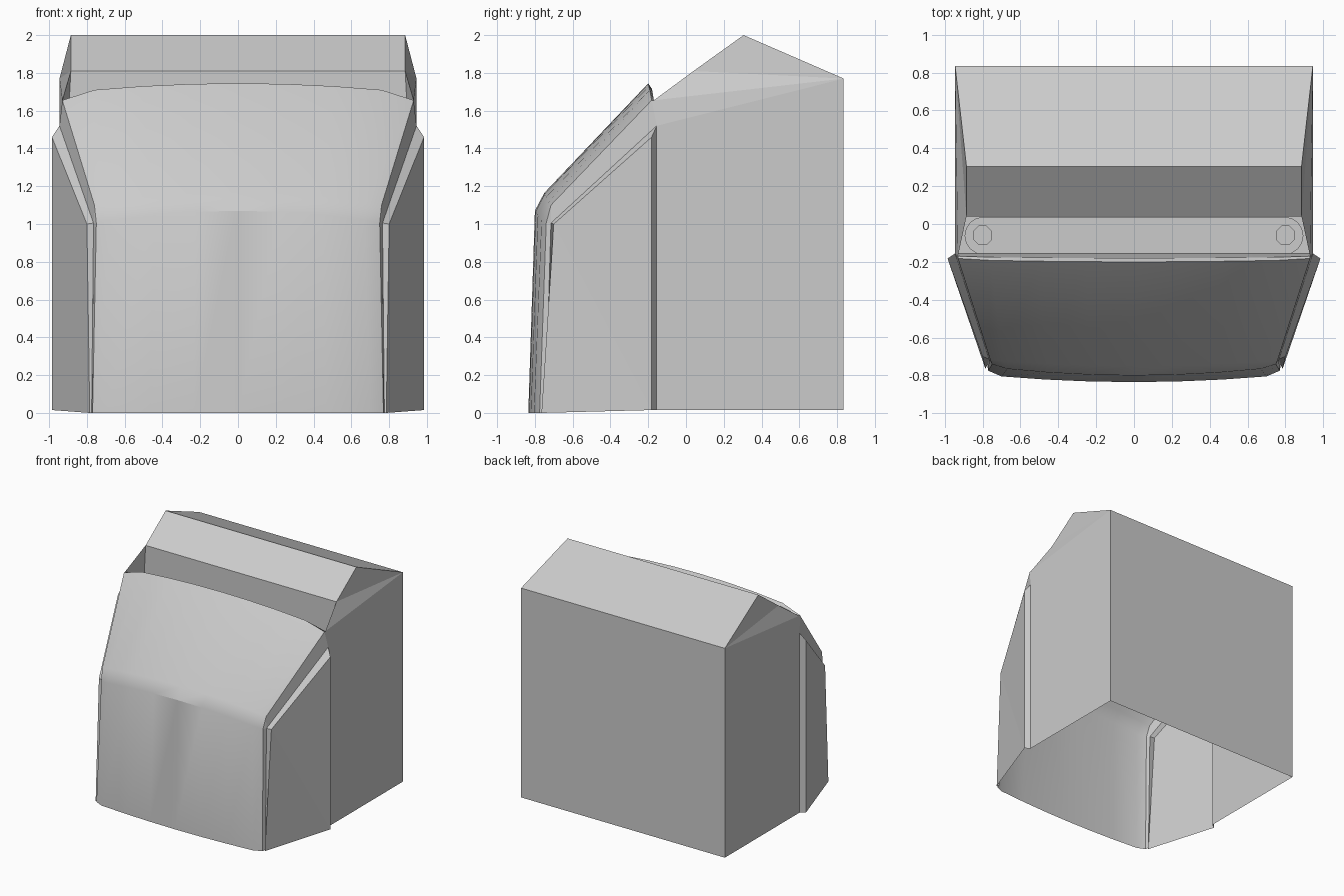
import bpy, bmesh, math

if "Cube" in bpy.data.objects:
    bpy.data.objects.remove(bpy.data.objects["Cube"])

grey = bpy.data.materials.new("light grey")
grey.diffuse_color = (0.6, 0.6, 0.6, 1)
grey.use_nodes = True
grey.node_tree.nodes["Principled BSDF"].inputs["Base Color"].default_value = grey.diffuse_color


def finish(bm, name, smooth=None):
    bmesh.ops.remove_doubles(bm, verts=bm.verts, dist=1e-4)
    bmesh.ops.recalc_face_normals(bm, faces=bm.faces)
    me = bpy.data.meshes.new(name)
    bm.to_mesh(me)
    bm.free()
    me.materials.append(grey)
    ob = bpy.data.objects.new(name, me)
    bpy.context.collection.objects.link(ob)
    if smooth:
        bpy.ops.object.select_all(action='DESELECT')
        ob.select_set(True)
        bpy.context.view_layer.objects.active = ob
        bpy.ops.object.shade_smooth_by_angle(angle=math.radians(smooth))
    return ob


def mirrored(bm, pts):
    """Add a face and its copy on the other side."""
    for s in (1, -1):
        bm.faces.new([bm.verts.new((s * x, y, z)) for x, y, z in pts])


def across(bm, a, b):
    """Add a face spanning the full width between two edge points."""
    (ax, ay, az), (bx, by, bz) = a, b
    bm.faces.new([bm.verts.new(p) for p in
                  ((-ax, ay, az), (ax, ay, az), (bx, by, bz), (-bx, by, bz))])


# Rear housing: open underneath and to the front, with a recess in the top
back_low, back_top = (.945, .835, .015), (.945, .835, 1.77)
front_low, front_top = (.945, -.155, .015), (.945, -.155, 1.52)
lip, shelf, ridge = (.93, -.17, 1.655), (.885, .04, 1.81), (.885, .305, 2.0)
floor_back = (.9, .04, 1.52)
bm = bmesh.new()
across(bm, back_low, back_top)
across(bm, back_top, ridge)
across(bm, ridge, shelf)
across(bm, shelf, floor_back)
across(bm, floor_back, front_top)
mirrored(bm, (front_low, back_low, back_top, front_top))
mirrored(bm, (front_top, back_top, lip))
mirrored(bm, (lip, back_top, shelf))
mirrored(bm, (shelf, back_top, ridge))
mirrored(bm, (front_top, lip, shelf, floor_back))
finish(bm, "rear_housing")

# Bowed front cover: each row is half width, y centre/edge, z centre/edge, corner
rows = [
    (.70, -.835, -.805, 0, 0, (.77, -.775, 0)),
    (.67, -.80, -.765, 1.07, 1.02, (.75, -.74, 1.005)),
    (.69, -.75, -.725, 1.165, 1.12, (.76, -.715, 1.10)),
    (.76, -.20, -.192, 1.745, 1.71, (.93, -.182, 1.655)),
    (.76, -.18, -.175, 1.715, 1.685, lip),
    (.76, -.155, -.155, 1.52, 1.52, front_top),
]


def station(row, t):
    w, yc, ye, zc, ze, _ = row
    return (w * t, yc + (ye - yc) * t * t, zc + (ze - zc) * t * t)


bm = bmesh.new()
grid = []
for r in rows:
    cx, cy, cz = r[5]
    pts = [(-cx, cy, cz)] + [station(r, i / 3) for i in range(-3, 4)] + [(cx, cy, cz)]
    grid.append([bm.verts.new(p) for p in pts])
for a, b in zip(grid, grid[1:]):
    for i in range(len(a) - 1):
        bm.faces.new((a[i], a[i + 1], b[i + 1], b[i]))
finish(bm, "front_cover", 25)

# Cover sides: recessed groove, ledge, side panel and rear return
p0, p1, p2, p3 = [r[5] for r in rows[:4]]
q0, q1, q3 = (.775, -.745, 0), (.765, -.715, 1.005), front_top
r0, r1, r3 = (.785, -.765, 0), (.80, -.70, 1.0), (.985, -.182, 1.46)
s0 = (.985, -.182, .015)
bm = bmesh.new()
mirrored(bm, (p0, p1, q1, q0))
mirrored(bm, (p1, p2, q1))
mirrored(bm, (p2, p3, q3, q1))
mirrored(bm, (p3, lip, q3))
mirrored(bm, (q0, q1, r1, r0))
mirrored(bm, (q1, q3, r3, r1))
mirrored(bm, (r0, r1, s0))
mirrored(bm, (r1, r3, s0))
mirrored(bm, (s0, r3, front_top, front_low))
finish(bm, "cover_sides")


def plate(name, outline, z0, z1):
    """Flat raised plate standing on the recess floor."""
    bm = bmesh.new()
    f = bm.faces.new([bm.verts.new((x, y, z0)) for x, y in outline])
    ext = bmesh.ops.extrude_face_region(bm, geom=[f])
    for v in ext["geom"]:
        if isinstance(v, bmesh.types.BMVert):
            v.co.z = z1
    return finish(bm, name)


def ring(cx, cy, r, n):
    return [(cx + r * math.cos(math.tau * (i + .5) / n),
             cy + r * math.sin(math.tau * (i + .5) / n)) for i in range(n)]


# Rounded strip in the recess with two round caps and two octagonal bolts
strip = []
for i in range(9):
    a = -math.pi / 2 + math.pi * i / 8
    strip.append((.795 + .1 * math.cos(a), -.062 + .1 * math.sin(a)))
strip += [(-x, y) for x, y in reversed(strip)]
plate("recess_strip", strip, 1.521, 1.535)
for x in (-.59, -.37):
    plate("round_cap", ring(x, -.06, .09, 24), 1.535, 1.542)
for x in (-.8, .8):
    plate("bolt", ring(x, -.06, .055, 8), 1.535, 1.555)
